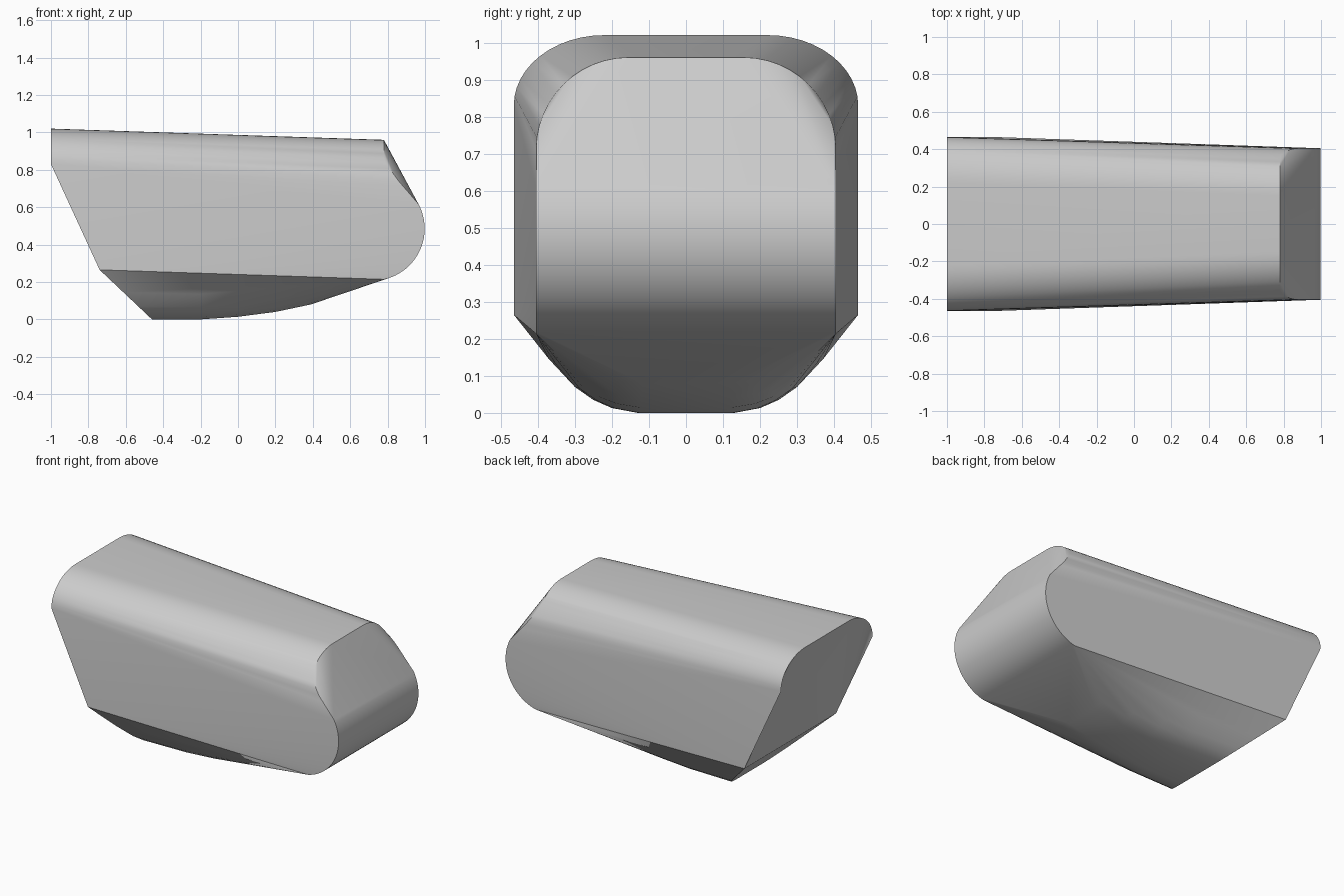
import bpy, bmesh, math

if "Cube" in bpy.data.objects:
    bpy.data.objects.remove(bpy.data.objects["Cube"], do_unlink=True)

grey = bpy.data.materials.new("light grey")
grey.use_nodes = True
grey.diffuse_color = (0.6, 0.6, 0.6, 1)
grey.node_tree.nodes["Principled BSDF"].inputs["Base Color"].default_value = (0.6, 0.6, 0.6, 1)

STEPS = 12
bm = bmesh.new()


def pair(x, y, z):
    """Mirrored vertices on both sides of the body."""
    return [bm.verts.new((x, s * y, z)) for s in (1, -1)]


def corner(cy, cz, ry, rz):
    """Quarter ellipse from the flat top (first) to the side (last)."""
    for i in range(STEPS + 1):
        a = math.pi / 2 * (1 - i / STEPS)
        yield cy + ry * math.cos(a), cz + rz * math.sin(a)


# Rounded top rim at the wide end, and the lower corners of its end face
rim = [pair(-1, y, z) for y, z in corner(0.22, 0.83, 0.245, 0.19)]
low = pair(-0.74, 0.465, 0.265)

# Rounded top rim at the narrow end, running forward as it meets the side
for y, z in corner(0.155, 0.71, 0.25, 0.25):
    pair(0.78 + max(0, 0.85 - z) * 0.71, y, z)

# Half-round nose
for i in range(25):
    a = math.radians(28 - 105 * i / 24)
    pair(0.72 + 0.278 * math.cos(a), 0.405, 0.485 + 0.278 * math.sin(a))

# Rounded belly: slanted rear section, then sections rising towards the nose
belly = [(0.37, 0.145), (0.30, 0.07), (0.25, 0.035), (0.20, 0.013), (0.13, 0)]
for y, z in belly:
    pair(-0.74 + (0.265 - z) * 1.057, y, z)
for x, floor in [(-0.2, 0), (0, 0.014), (0.2, 0.04), (0.39, 0.08)]:
    edge = 0.265 - (x + 0.74) * 0.033
    width = 0.465 - (x + 0.74) * 0.037
    for y, z in belly:
        pair(x, y * width / 0.465, floor + (edge - floor) * z / 0.265)

# Skin the sections
bmesh.ops.convex_hull(bm, input=bm.verts[:])

# Replace the wide end with one sloping face and a fan to each rim corner
end = {v for p in rim for v in p} | set(low)
bmesh.ops.delete(bm, geom=[f for f in bm.faces if all(v in end for v in f.verts)],
                 context='FACES_ONLY')
bm.faces.new((rim[0][0], rim[0][1], low[1], low[0]))
for s in (0, 1):
    for a, b in zip(rim, rim[1:]):
        bm.faces.new((low[s], b[s], a[s]))
bmesh.ops.delete(bm, geom=[e for e in bm.edges if not e.link_faces], context='EDGES')
bmesh.ops.delete(bm, geom=[v for v in bm.verts if not v.link_faces], context='VERTS')
bmesh.ops.recalc_face_normals(bm, faces=bm.faces[:])

mesh = bpy.data.meshes.new("body")
bm.to_mesh(mesh)
bm.free()
mesh.materials.append(grey)
body = bpy.data.objects.new("body", mesh)
bpy.context.collection.objects.link(body)
bpy.ops.object.select_all(action='DESELECT')
body.select_set(True)
bpy.context.view_layer.objects.active = body
bpy.ops.object.shade_smooth_by_angle(angle=math.radians(25))
